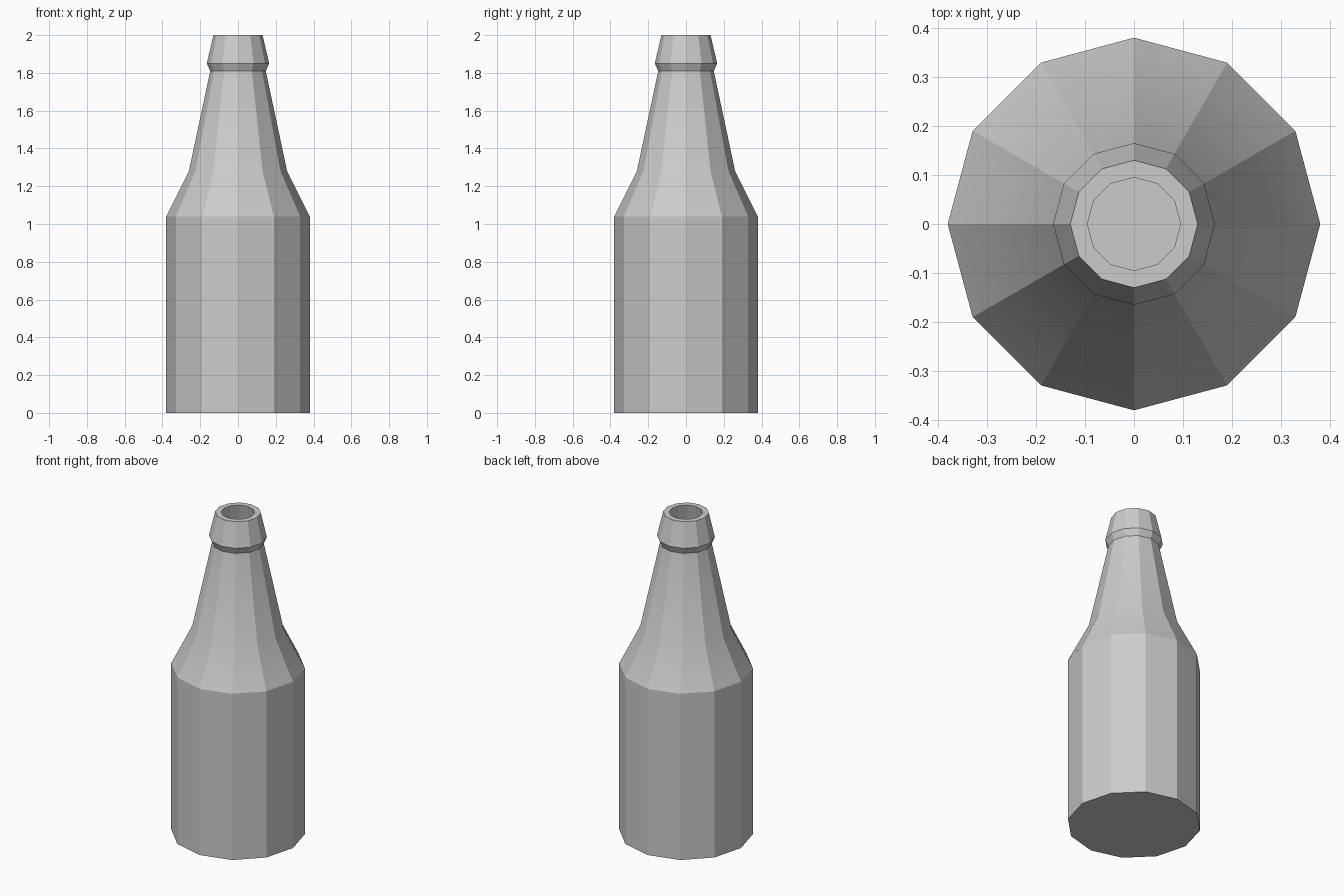
import bpy, bmesh, math

if "Cube" in bpy.data.objects:
    bpy.data.objects.remove(bpy.data.objects["Cube"])

SIDES = 12
WALL = 0.035

# outer profile (radius, height), bottom to lip
outer = [(0.38, 0.0), (0.38, 1.04), (0.26, 1.28), (0.147, 1.81), (0.165, 1.85), (0.13, 2.0)]
# inner cavity follows the outer wall, from lip down to the floor
inner = [(r - WALL, z) for r, z in reversed(outer[1:])] + [(0.38 - WALL, WALL)]

bm = bmesh.new()


def ring(r, z):
    return [bm.verts.new((r * math.cos(2 * math.pi * i / SIDES),
                          r * math.sin(2 * math.pi * i / SIDES), z)) for i in range(SIDES)]


# lathe the closed profile
rings = [ring(r, z) for r, z in outer + inner]
for a, b in zip(rings, rings[1:]):
    for i in range(SIDES):
        j = (i + 1) % SIDES
        bm.faces.new((a[i], a[j], b[j], b[i]))

# base and inside floor
bm.faces.new(list(reversed(rings[0])))
bm.faces.new(rings[-1])
bmesh.ops.recalc_face_normals(bm, faces=bm.faces)

mesh = bpy.data.meshes.new("bottle")
bm.to_mesh(mesh)
bm.free()
bottle = bpy.data.objects.new("bottle", mesh)
bpy.context.collection.objects.link(bottle)

# soft transition along the neck, crisp facets around it
bpy.context.view_layer.objects.active = bottle
bottle.select_set(True)
bpy.ops.object.shade_smooth_by_angle(angle=math.radians(20))
